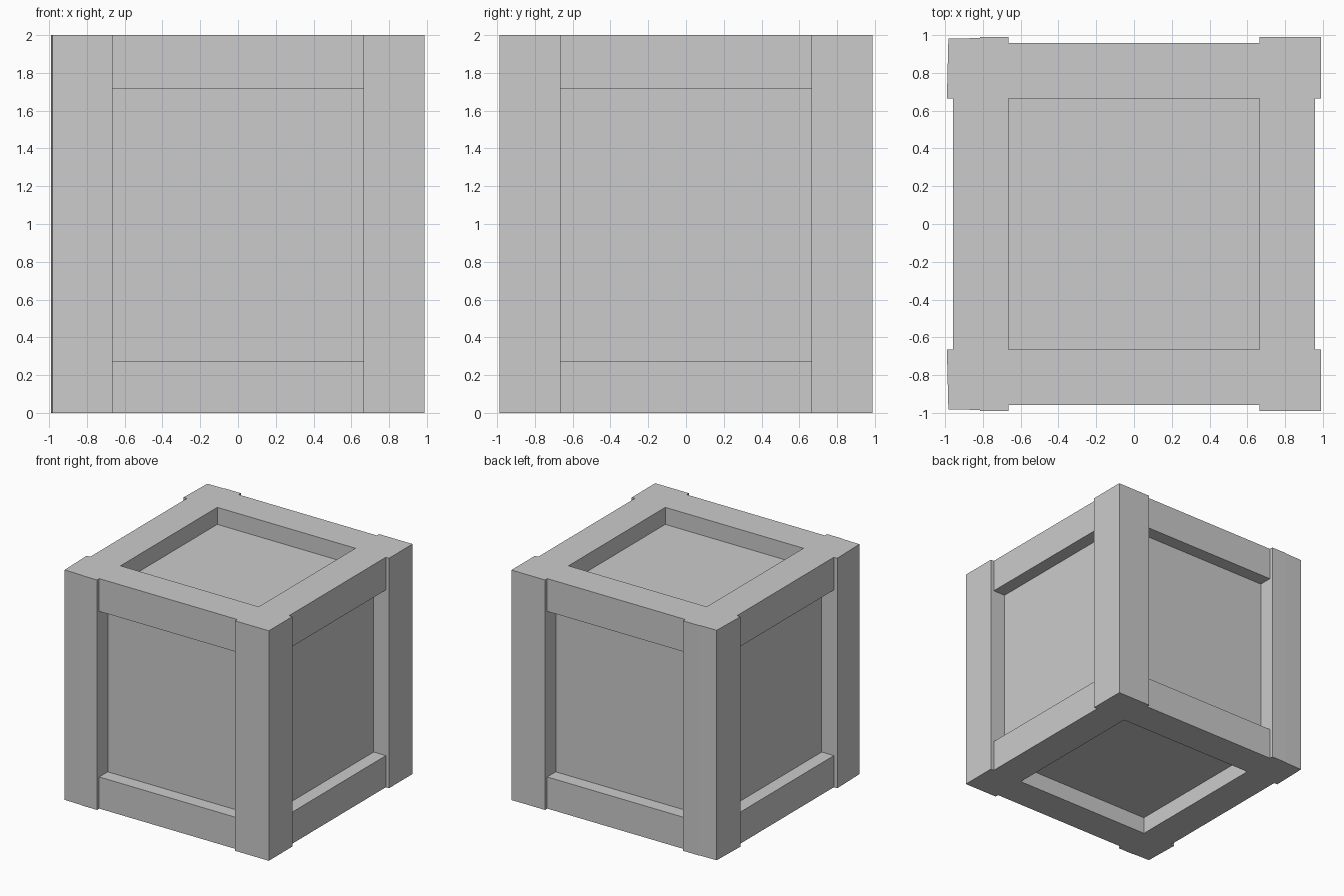
import bpy
import bmesh

if "Cube" in bpy.data.objects:
    bpy.data.objects.remove(bpy.data.objects["Cube"])

IN, RAIL, OUT = 0.665, 0.957, 0.988   # inner edge, rail face, post face
PANEL = 0.84                          # recessed side panel face


def finish(name, bm):
    bmesh.ops.recalc_face_normals(bm, faces=bm.faces)
    mesh = bpy.data.meshes.new(name)
    bm.to_mesh(mesh)
    bm.free()
    bpy.context.collection.objects.link(bpy.data.objects.new(name, mesh))


def prism(name, outline, z0, z1):
    """Extrude a plan outline from z0 to z1."""
    bm = bmesh.new()
    face = bm.faces.new([bm.verts.new((x, y, z0)) for x, y in outline])
    ext = bmesh.ops.extrude_face_region(bm, geom=[face], use_keep_orig=True)
    top = [v for v in ext["geom"] if isinstance(v, bmesh.types.BMVert)]
    bmesh.ops.translate(bm, verts=top, vec=(0, 0, z1 - z0))
    finish(name, bm)


def box(name, x0, x1, y0, y1, z0, z1):
    prism(name, [(x0, y0), (x1, y0), (x1, y1), (x0, y1)], z0, z1)


# Inner crate body giving the six recessed panels
box("panel_core", -PANEL, PANEL, -PANEL, PANEL, 0.148, 1.852)

# Corner posts; the left pair is slightly worn at the outer corner
for side, s in (("front", -1), ("back", 1)):
    box(f"{side}_right_post", IN, OUT, *sorted((s * IN, s * OUT)), 0, 2)
    worn = [(-IN, IN), (-IN, OUT), (-0.815, OUT), (-0.815, 0.984),
            (-0.982, 0.98), (-0.99, IN)]
    prism(f"{side}_left_post", [(x, s * y) for x, y in worn], 0, 2)

# Rails between the posts, at the bottom and the top
for level, z0, z1 in (("bottom", 0, 0.275), ("top", 1.715, 2)):
    for s, fb, lr in ((-1, "front", "left"), (1, "back", "right")):
        lo, hi = sorted((s * IN, s * RAIL))
        box(f"{level}_{fb}_rail", -IN, IN, lo, hi, z0, z1)
        box(f"{level}_{lr}_rail", lo, hi, -IN, IN, z0, z1)
